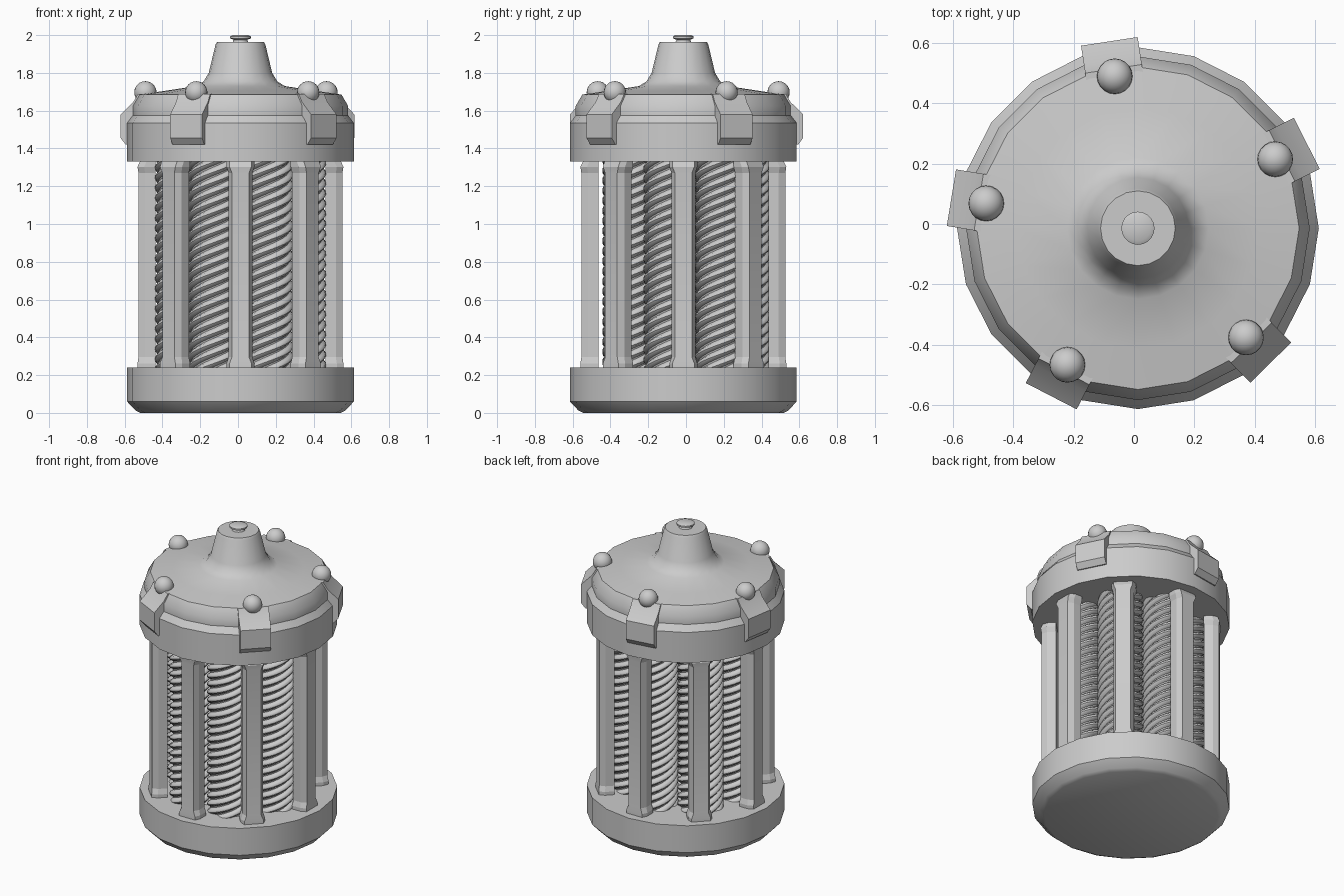
import bpy, math
from mathutils import Matrix, Vector

if "Cube" in bpy.data.objects:
    bpy.data.objects.remove(bpy.data.objects["Cube"])

CX, CY = 0.013, -0.014          # main axis of the body
SIDES = 20

grey = bpy.data.materials.new("grey_metal")
grey.diffuse_color = (0.6, 0.6, 0.6, 1)
grey.use_nodes = True
grey.node_tree.nodes["Principled BSDF"].inputs["Base Color"].default_value = grey.diffuse_color


def add_object(name, verts, faces, angle=30):
    me = bpy.data.meshes.new(name)
    me.from_pydata(verts, [], faces)
    me.materials.append(grey)
    me.shade_smooth()
    me.set_sharp_from_angle(angle=math.radians(angle))
    ob = bpy.data.objects.new(name, me)
    bpy.context.collection.objects.link(ob)
    return ob


def loft(name, rings, angle=30):
    """Skin a stack of equal-length rings (counter-clockwise, bottom to top) and cap both ends."""
    n = len(rings[0])
    verts = [p for ring in rings for p in ring]
    faces = [tuple(reversed(range(n)))]
    for k in range(len(rings) - 1):
        for i in range(n):
            j = (i + 1) % n
            faces.append((k * n + i, k * n + j, (k + 1) * n + j, (k + 1) * n + i))
    faces.append(tuple(range((len(rings) - 1) * n, len(rings) * n)))
    return add_object(name, verts, faces, angle)


def lathe(name, profile, angle=30):
    rings = []
    for r, z in profile:
        rings.append([(CX + r * math.cos(2 * math.pi * i / SIDES),
                       CY + r * math.sin(2 * math.pi * i / SIDES), z) for i in range(SIDES)])
    return loft(name, rings, angle)


def place(ob, degrees):
    """Turn a part built along +x around the main axis."""
    ob.matrix_world = Matrix.Translation((CX, CY, 0)) @ Matrix.Rotation(math.radians(degrees), 4, 'Z')


# base drum
lathe("base", [(0.53, 0), (0.555, 0.012), (0.60, 0.06), (0.60, 0.24)])

# cap with stepped rim, shallow dome and nozzle
lathe("cap", [(0.60, 1.33), (0.60, 1.535), (0.57, 1.575), (0.57, 1.625), (0.535, 1.685),
              (0.40, 1.705), (0.235, 1.73), (0.195, 1.755), (0.168, 1.80),
              (0.132, 1.95), (0.124, 1.964)])

# small button on the nozzle
lathe("nozzle_tip", [(0.045, 1.955), (0.036, 1.975), (0.055, 1.983), (0.055, 1.993), (0.042, 2.0)])

# eight pillars with flared ends: (z, half front width, half side width, outer radius)
levels = [(0.235, 0.058, 0.074, 0.545), (0.262, 0.058, 0.074, 0.545), (0.295, 0.045, 0.063, 0.54),
          (1.27, 0.045, 0.063, 0.54), (1.303, 0.058, 0.074, 0.545), (1.335, 0.058, 0.074, 0.53)]
for k in range(8):
    rings = []
    for z, f, s, r in levels:
        rings.append([(0.45, -s, z), (r - 0.035, -s, z), (r, -f, z),
                      (r, f, z), (r - 0.035, s, z), (0.45, s, z)])
    place(loft(f"pillar_{k + 1}", rings, 15), 45 * k)

# seven twisted coils in a ring: a lobed section turned as it rises
STARTS, LEAD, STEPS = 6, 0.32, 96
lobe = [0.119, 0.133, 0.140, 0.141, 0.136, 0.121]
count = STARTS * len(lobe)
for k in range(7):
    rings = []
    for s in range(STEPS + 1):
        z = 0.22 + 1.13 * s / STEPS
        turn = 2 * math.pi * z / LEAD
        rings.append([(0.32 + lobe[i % len(lobe)] * math.cos(turn + 2 * math.pi * i / count),
                       lobe[i % len(lobe)] * math.sin(turn + 2 * math.pi * i / count), z)
                      for i in range(count)])
    place(loft(f"coil_{k + 1}", rings, 40), -90 + 360 / 14 + 360 / 7 * k)

# five clamps on the rim, each with a round rivet
clamp = [(0.50, 1.42), (0.60, 1.42), (0.627, 1.455), (0.627, 1.58), (0.56, 1.645), (0.535, 1.687), (0.50, 1.687)]
n = len(clamp)
for k in range(5):
    a = 26.7 + 72 * k
    verts = [(r, -0.095, z) for r, z in clamp] + [(r, 0.095, z) for r, z in clamp]
    faces = [tuple(range(n)), tuple(reversed(range(n, 2 * n)))]
    faces += [(i, i + n, (i + 1) % n + n, (i + 1) % n) for i in range(n)]
    place(add_object(f"clamp_{k + 1}", verts, faces, 20), a)

    c = Vector((CX + 0.51 * math.cos(math.radians(a)), CY + 0.51 * math.sin(math.radians(a)), 1.697))
    bpy.ops.mesh.primitive_uv_sphere_add(segments=20, ring_count=12, radius=0.059, location=c)
    ball = bpy.context.object
    ball.name = f"rivet_{k + 1}"
    ball.data.materials.append(grey)
    ball.data.shade_smooth()
